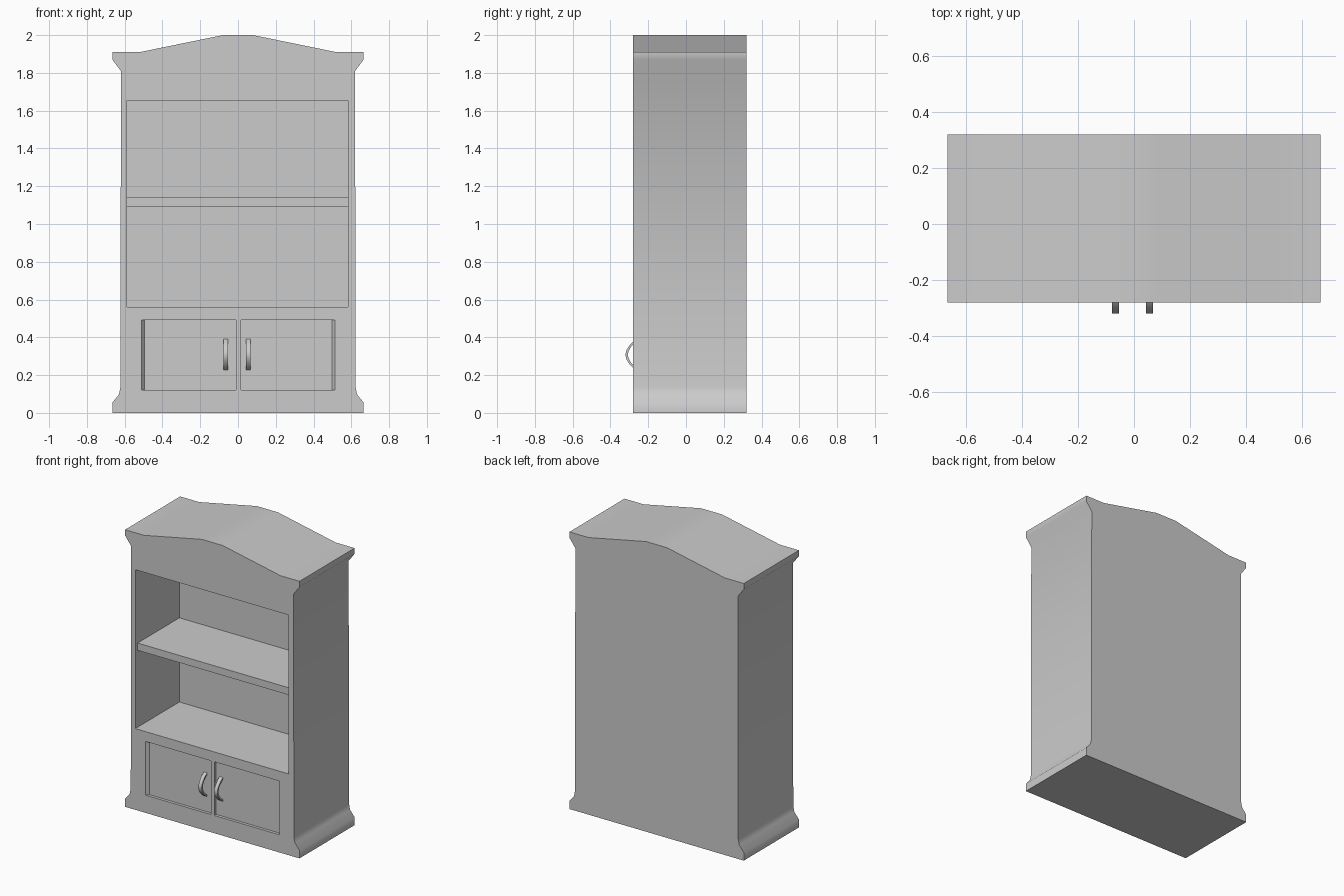
import bpy, bmesh, math
from mathutils import Vector

if "Cube" in bpy.data.objects:
    bpy.data.objects.remove(bpy.data.objects["Cube"])

FRONT, BACK = -0.28, 0.32


def prism(name, points, offset):
    """Extrude a closed 3D outline along an offset vector."""
    bm = bmesh.new()
    face = bm.faces.new([bm.verts.new(p) for p in points])
    ext = bmesh.ops.extrude_face_region(bm, geom=[face])
    moved = [g for g in ext["geom"] if isinstance(g, bmesh.types.BMVert)]
    bmesh.ops.translate(bm, verts=moved, vec=Vector(offset))
    bmesh.ops.recalc_face_normals(bm, faces=bm.faces)
    mesh = bpy.data.meshes.new(name)
    bm.to_mesh(mesh)
    bm.free()
    obj = bpy.data.objects.new(name, mesh)
    bpy.context.collection.objects.link(obj)
    return obj


def box(name, x0, x1, y0, y1, z0, z1):
    return prism(name, [(x0, y0, z0), (x1, y0, z0), (x1, y1, z0), (x0, y1, z0)],
                 (0, 0, z1 - z0))


def activate(obj):
    bpy.ops.object.select_all(action='DESELECT')
    obj.select_set(True)
    bpy.context.view_layer.objects.active = obj


def cut(obj, cutter):
    cutter.hide_render = True
    mod = obj.modifiers.new("cut", 'BOOLEAN')
    mod.operation, mod.solver, mod.object = 'DIFFERENCE', 'EXACT', cutter
    activate(obj)
    bpy.ops.object.modifier_apply(modifier=mod.name)
    bpy.data.objects.remove(cutter)


def smooth(obj, degrees):
    activate(obj)
    bpy.ops.object.shade_smooth_by_angle(angle=math.radians(degrees))


# cabinet body: mirrored silhouette with flared plinth, cornice and arched top
half = [(0.665, 0), (0.665, 0.055), (0.63, 0.098), (0.622, 0.14), (0.62, 1.81),
        (0.665, 1.87), (0.665, 1.91), (0.52, 1.91), (0.08, 2.0)]
outline = half + [(-x, z) for x, z in reversed(half)]
body = prism("cabinet_body", [(x, FRONT, z) for x, z in outline], (0, BACK - FRONT, 0))

# open shelf bay
cut(body, box("bay_cutter", -0.587, 0.583, FRONT - 0.1, 0.20, 0.56, 1.655))

# two recessed doors, sloped on their outer side
for s, inner, outer in ((-1, 0.01, 0.51), (1, 0.015, 0.513)):
    plan = [(outer, FRONT - 0.1), (outer, FRONT), (outer - 0.016, FRONT + 0.02),
            (inner, FRONT + 0.02), (inner, FRONT - 0.1)]
    cut(body, prism("door_cutter", [(s * x, y, 0.122) for x, y in plan], (0, 0, 0.37)))
smooth(body, 42)

# middle shelf
box("shelf", -0.587, 0.583, FRONT + 0.025, 0.20, 1.09, 1.14)

# bowed strap handles
steps = 12
arc = []
for i in range(steps + 1):
    t = -1 + 2 * i / steps
    arc.append((t, math.cos(t * math.pi / 2) ** 0.8 if abs(t) < 1 else 0))
outer_arc = [(-0.26 - 0.06 * b, 0.308 + 0.082 * t) for t, b in arc]
inner_arc = [(-0.26 - 0.047 * b, 0.308 + 0.07 * t) for t, b in arc]
for name, x in (("left_handle", -0.078), ("right_handle", 0.042)):
    loop = outer_arc + inner_arc[::-1]
    handle = prism(name, [(x, y, z) for y, z in loop], (0.025, 0, 0))
    smooth(handle, 40)
